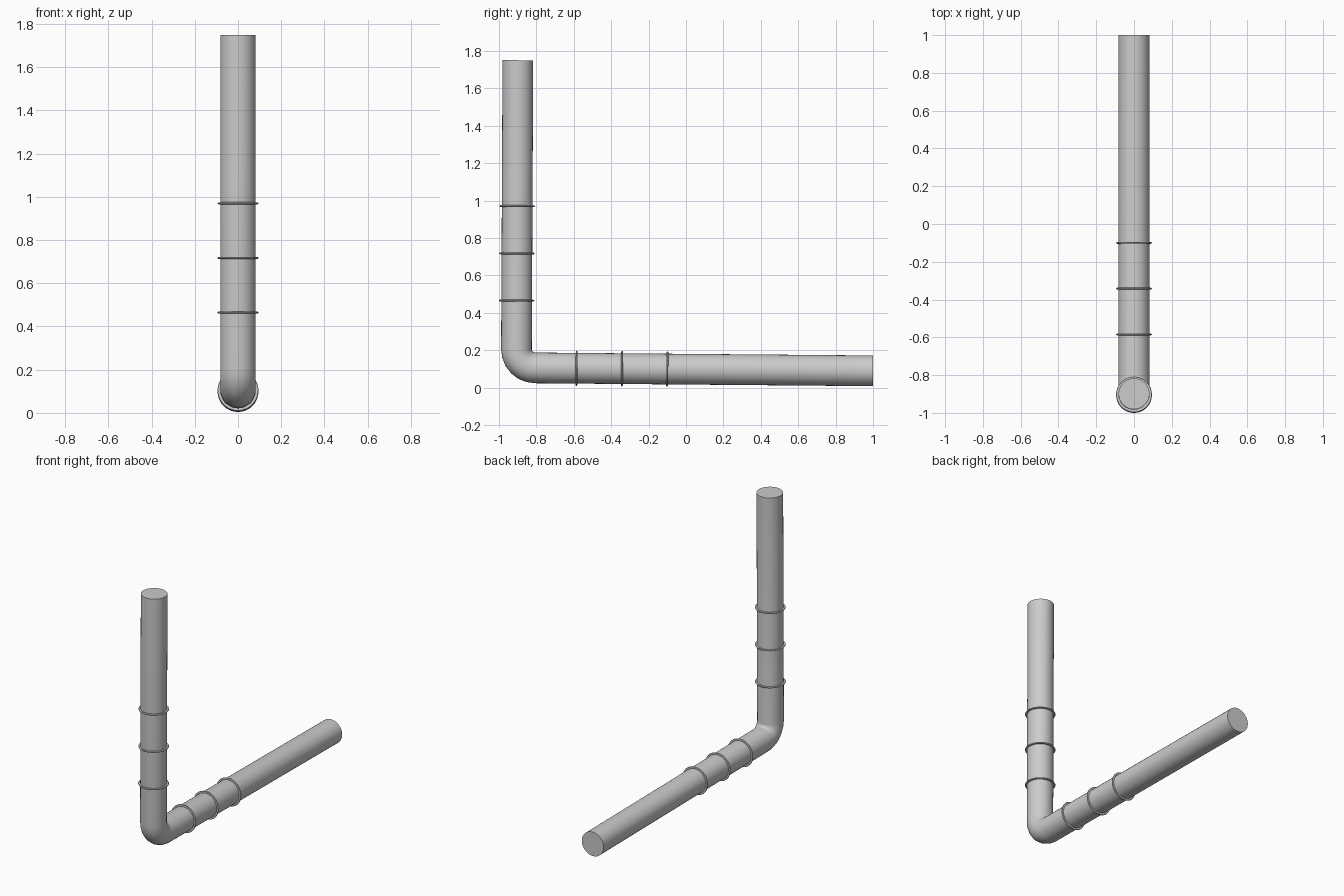
import bpy, bmesh, math
from mathutils import Vector, Matrix

if "Cube" in bpy.data.objects:
    bpy.data.objects.remove(bpy.data.objects["Cube"])

PIPE_R, BEND_R, SIDES = 0.082, 0.1, 32
TOP = Vector((0, -0.899, 1.75))
CORNER = Vector((0, -0.907, 0.106))
END = Vector((0, 1.0, 0.0895))
up = (TOP - CORNER).normalized()
out = (END - CORNER).normalized()


def finish(bm, name):
    bmesh.ops.recalc_face_normals(bm, faces=bm.faces)
    me = bpy.data.meshes.new(name)
    bm.to_mesh(me)
    bm.free()
    ob = bpy.data.objects.new(name, me)
    bpy.context.collection.objects.link(ob)
    bpy.context.view_layer.objects.active = ob
    ob.select_set(True)
    bpy.ops.object.shade_smooth_by_angle(angle=math.radians(40))
    ob.select_set(False)


def circle(bm, centre, tangent, radius):
    side = Vector((1, 0, 0))
    other = tangent.cross(side).normalized()
    angles = [2 * math.pi * i / SIDES for i in range(SIDES)]
    return [bm.verts.new(centre + radius * (math.cos(a) * side + math.sin(a) * other)) for a in angles]


def bridge(bm, a, b):
    for i in range(SIDES):
        j = (i + 1) % SIDES
        bm.faces.new((a[i], a[j], b[j], b[i]))


# Bent pipe: straight riser, rounded elbow, straight run, capped ends
turn = (-up).angle(out)
bend_start = CORNER + up * BEND_R * math.tan(turn / 2)
bend_centre = bend_start + Vector((1, 0, 0)).cross(-up) * BEND_R
stations = [(TOP, -up)]
STEPS = 6
for k in range(STEPS + 1):
    rot = Matrix.Rotation(turn * k / STEPS, 3, 'X')
    stations.append((bend_centre + rot @ (bend_start - bend_centre), rot @ -up))
stations.append((END, out))

bm = bmesh.new()
loops = [circle(bm, p, t, PIPE_R) for p, t in stations]
for a, b in zip(loops, loops[1:]):
    bridge(bm, a, b)
bm.faces.new(loops[0])
bm.faces.new(loops[-1])
finish(bm, "bent_pipe")


# Thin raised bands around both arms
def band(name, centre, axis):
    bm = bmesh.new()
    rings = []
    for k in range(8):
        a = 2 * math.pi * k / 8
        rings.append(circle(bm, centre + axis * 0.005 * math.sin(a), axis, 0.0875 + 0.0075 * math.cos(a)))
    for k in range(8):
        bridge(bm, rings[k], rings[(k + 1) % 8])
    finish(bm, name)


for i, z in enumerate((0.465, 0.717, 0.97)):
    band(f"riser_band_{i + 1}", CORNER + up * (z - CORNER.z), up)
for i, y in enumerate((-0.585, -0.342, -0.1)):
    band(f"run_band_{i + 1}", CORNER + out * (y - CORNER.y), out)
